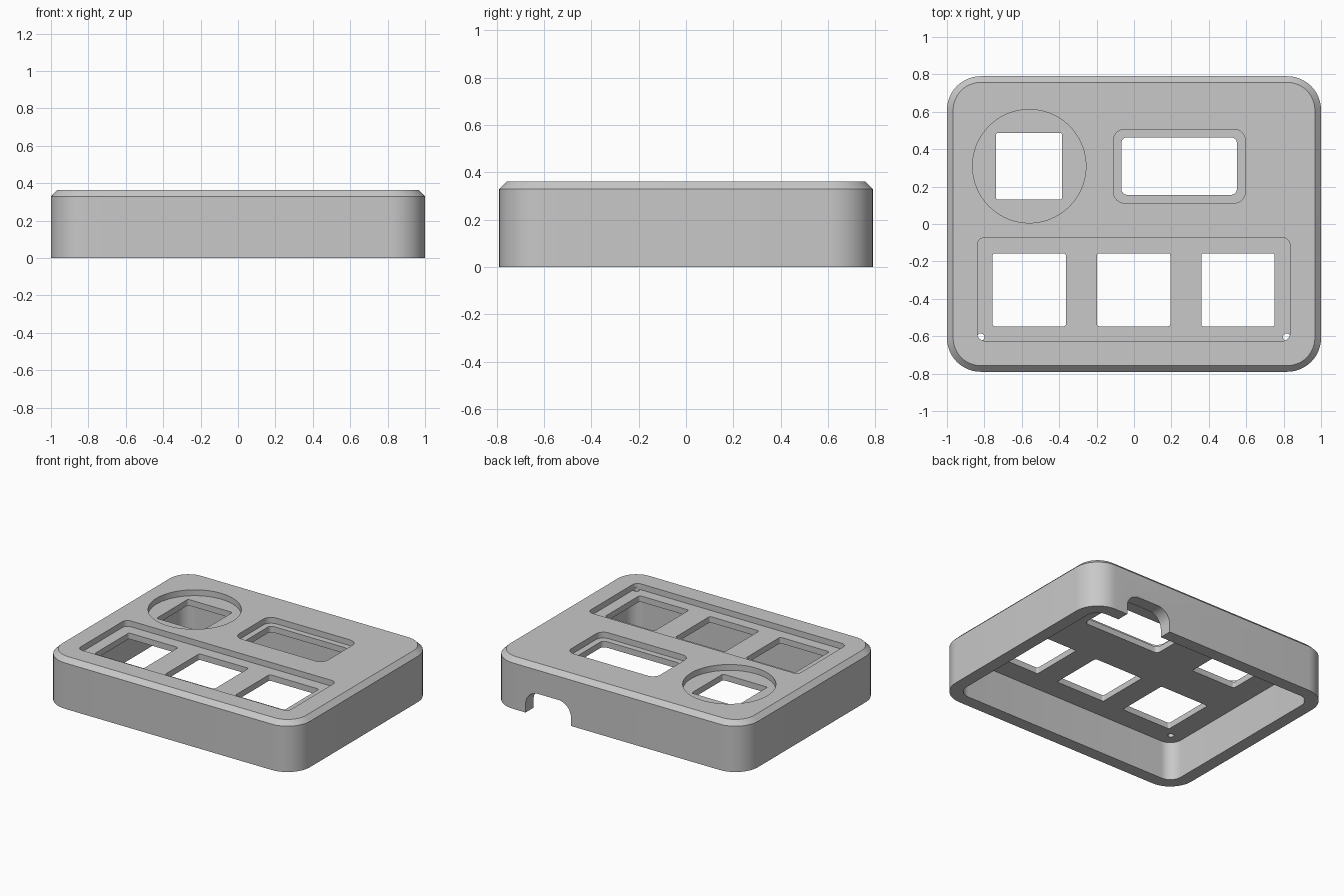
import bpy, math

cube = bpy.data.objects.get("Cube")
if cube:
    bpy.data.objects.remove(cube, do_unlink=True)

HALF_X, HALF_Y, HEIGHT = 1.0, 0.79, 0.362
WALL, CHAMFER, CORNER = 0.09, 0.033, 0.18
CEILING, FLOOR = 0.277, 0.32     # underside of the panel, bottom of the recesses
ABOVE = HEIGHT + 0.1

grey = bpy.data.materials.new("plain grey")
grey.use_nodes = True
grey.diffuse_color = (0.58, 0.58, 0.58, 1)
grey.node_tree.nodes["Principled BSDF"].inputs["Base Color"].default_value = grey.diffuse_color


def rounded(x0, x1, y0, y1, r, steps=12):
    """Counter-clockwise outline of a rounded rectangle."""
    corners = [(x1 - r, y1 - r), (x0 + r, y1 - r), (x0 + r, y0 + r), (x1 - r, y0 + r)]
    return [(cx + r * math.cos(a), cy + r * math.sin(a))
            for i, (cx, cy) in enumerate(corners)
            for a in [(i + k / steps) * math.pi / 2 for k in range(steps + 1)]]


def circle(cx, cy, r, steps):
    return [(cx + r * math.cos(2 * math.pi * k / steps),
             cy + r * math.sin(2 * math.pi * k / steps)) for k in range(steps)]


def loft(name, rings):
    """Closed solid through stacked rings of 3D points."""
    n = len(rings[0])
    faces = [tuple(reversed(range(n))), tuple(range(n * (len(rings) - 1), n * len(rings)))]
    for level in range(len(rings) - 1):
        a = level * n
        faces += [(a + i, a + (i + 1) % n, a + n + (i + 1) % n, a + n + i) for i in range(n)]
    mesh = bpy.data.meshes.new(name)
    mesh.from_pydata([p for ring in rings for p in ring], [], faces)
    mesh.materials.append(grey)
    obj = bpy.data.objects.new(name, mesh)
    bpy.context.collection.objects.link(obj)
    return obj


def prism(name, outline, z0, z1):
    return loft(name, [[(x, y, z) for x, y in outline] for z in (z0, z1)])


# Outer body with a chamfered top rim
def body_ring(inset, z):
    outline = rounded(-HALF_X + inset, HALF_X - inset, -HALF_Y + inset, HALF_Y - inset,
                      CORNER - inset)
    return [(x, y, z) for x, y in outline]


case = loft("case", [body_ring(0, 0), body_ring(0, HEIGHT - CHAMFER), body_ring(CHAMFER, HEIGHT)])

# Hollow underside
ix, iy = HALF_X - WALL, HALF_Y - WALL
cutters = [prism("cavity", rounded(-ix, ix, -iy, iy, CORNER - WALL), -0.1, CEILING)]

# Recesses in the top panel
cutters += [
    prism("dial_recess", circle(-0.56, 0.309, 0.303, 96), FLOOR, ABOVE),
    prism("screen_recess", rounded(-0.11, 0.595, 0.112, 0.506, 0.06), FLOOR, ABOVE),
    prism("key_recess", rounded(-0.838, 0.834, -0.625, -0.073, 0.04), FLOOR, ABOVE),
]

# Openings through the panel
openings = [("dial_opening", -0.738, -0.385, 0.13, 0.487, 0.012),
            ("screen_opening", -0.067, 0.55, 0.156, 0.463, 0.03)]
openings += [("key_opening", x - 0.196, x + 0.196, -0.547, -0.157, 0.012)
             for x in (-0.56, -0.002, 0.556)]
cutters += [prism(name, rounded(x0, x1, y0, y1, r, 6), 0.1, ABOVE)
            for name, x0, x1, y0, y1, r in openings]

# Small drain holes in the front corners of the key recess
cutters += [prism("corner_hole", circle(x, -0.605, 0.02, 20), 0.1, FLOOR + 0.01)
            for x in (-0.82, 0.816)]

# Rounded cable notch in the back wall
notch = rounded(0.36, 0.72, -0.2, 0.16, 0.1)
cutters.append(loft("cable_notch", [[(x, y, z) for x, z in notch]
                                    for y in (HALF_Y + 0.1, HALF_Y - WALL - 0.03)]))

for cutter in cutters:
    cutter.hide_render = True
    cut = case.modifiers.new(cutter.name, "BOOLEAN")
    cut.operation, cut.solver, cut.object = "DIFFERENCE", "EXACT", cutter

# Bake the cuts and drop the helpers
graph = bpy.context.evaluated_depsgraph_get()
case_mesh = bpy.data.meshes.new_from_object(case.evaluated_get(graph))
case.modifiers.clear()
case.data = case_mesh
for cutter in cutters:
    bpy.data.objects.remove(cutter, do_unlink=True)

bpy.ops.object.select_all(action="DESELECT")
case.select_set(True)
bpy.context.view_layer.objects.active = case
bpy.ops.object.shade_smooth_by_angle(angle=math.radians(30))
